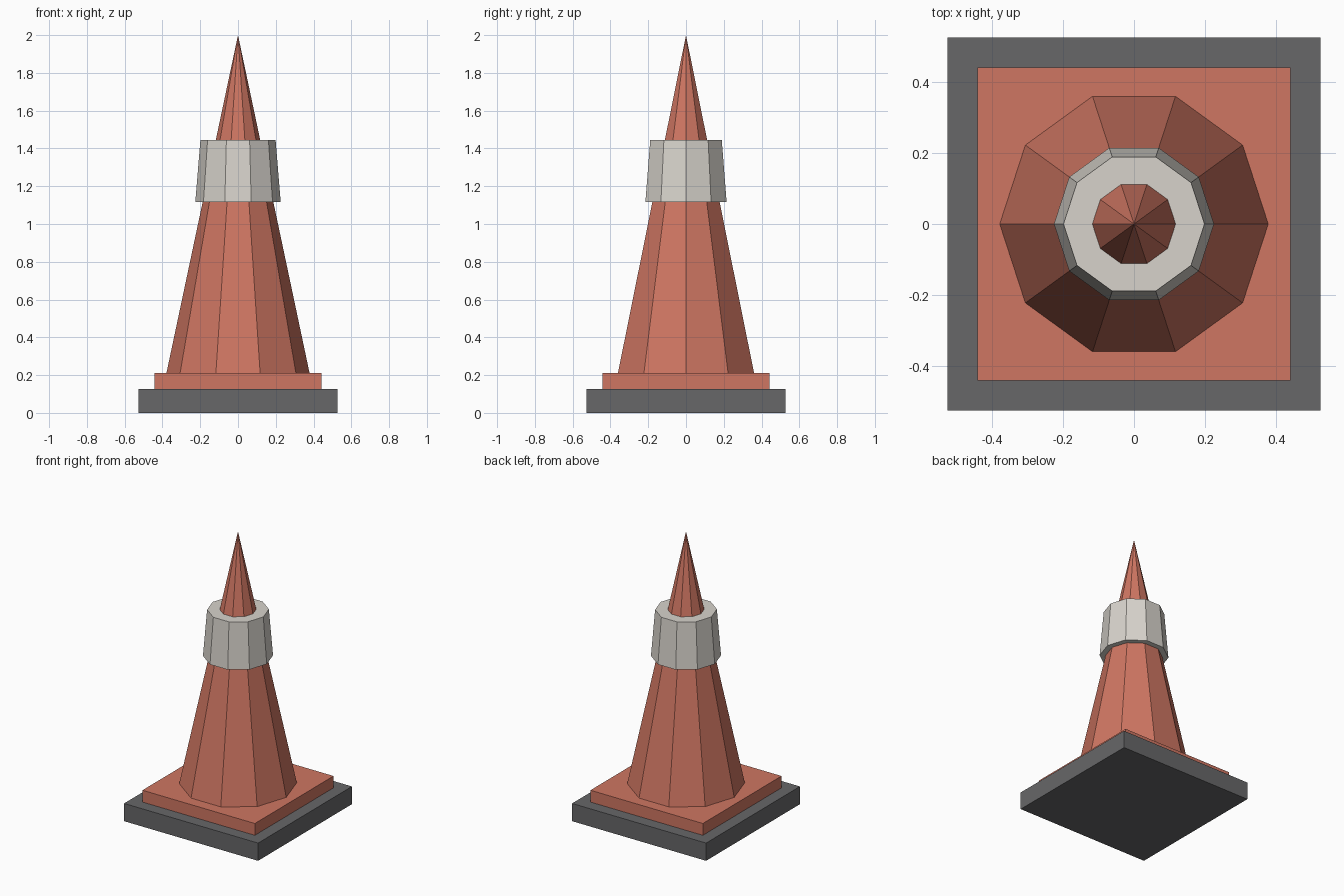
import bpy
import bmesh
from math import cos, sin, tau

old = bpy.data.objects.get("Cube")
if old:
    bpy.data.objects.remove(old, do_unlink=True)


def material(name, rgb):
    mat = bpy.data.materials.new(name)
    mat.use_nodes = True
    mat.diffuse_color = (*rgb, 1)
    mat.node_tree.nodes["Principled BSDF"].inputs["Base Color"].default_value = (*rgb, 1)
    return mat


def add_object(name, bm, mat):
    bmesh.ops.recalc_face_normals(bm, faces=bm.faces)
    mesh = bpy.data.meshes.new(name)
    bm.to_mesh(mesh)
    bm.free()
    mesh.materials.append(mat)
    obj = bpy.data.objects.new(name, mesh)
    bpy.context.collection.objects.link(obj)
    return obj


def slab(name, width, bottom, top, mat):
    bm = bmesh.new()
    bmesh.ops.create_cube(bm, size=1)
    bmesh.ops.scale(bm, vec=(width, width, top - bottom), verts=bm.verts)
    bmesh.ops.translate(bm, vec=(0, 0, (bottom + top) / 2), verts=bm.verts)
    return add_object(name, bm, mat)


def taper(name, r_bottom, r_top, bottom, top, mat, sides=10):
    """Flat-sided cone with a corner on the x axis; a zero top radius gives a point."""
    def ring(bm, r, z):
        return [bm.verts.new((r * cos(tau * i / sides), r * sin(tau * i / sides), z))
                for i in range(sides)]
    bm = bmesh.new()
    low = ring(bm, r_bottom, bottom)
    high = ring(bm, r_top, top) if r_top else [bm.verts.new((0, 0, top))] * sides
    bm.faces.new(low[::-1])
    if r_top:
        bm.faces.new(high)
    for i in range(sides):
        j = (i + 1) % sides
        corners = [low[i], low[j], high[j], high[i]]
        bm.faces.new(corners if r_top else corners[:3])
    return add_object(name, bm, mat)


rubber = material("dark grey rubber", (0.135, 0.135, 0.14))
orange = material("faded orange red", (0.62, 0.18, 0.122))
white = material("warm off white", (0.68, 0.65, 0.6))

# Stepped square foot
slab("base_plate", 1.054, 0, 0.126, rubber)
slab("upper_plate", 0.884, 0.126, 0.21, orange)

# Tapered body and the collar around it
taper("cone_body", 0.379, 0, 0.21, 2, orange)
taper("reflective_collar", 0.226, 0.199, 1.117, 1.445, white)
